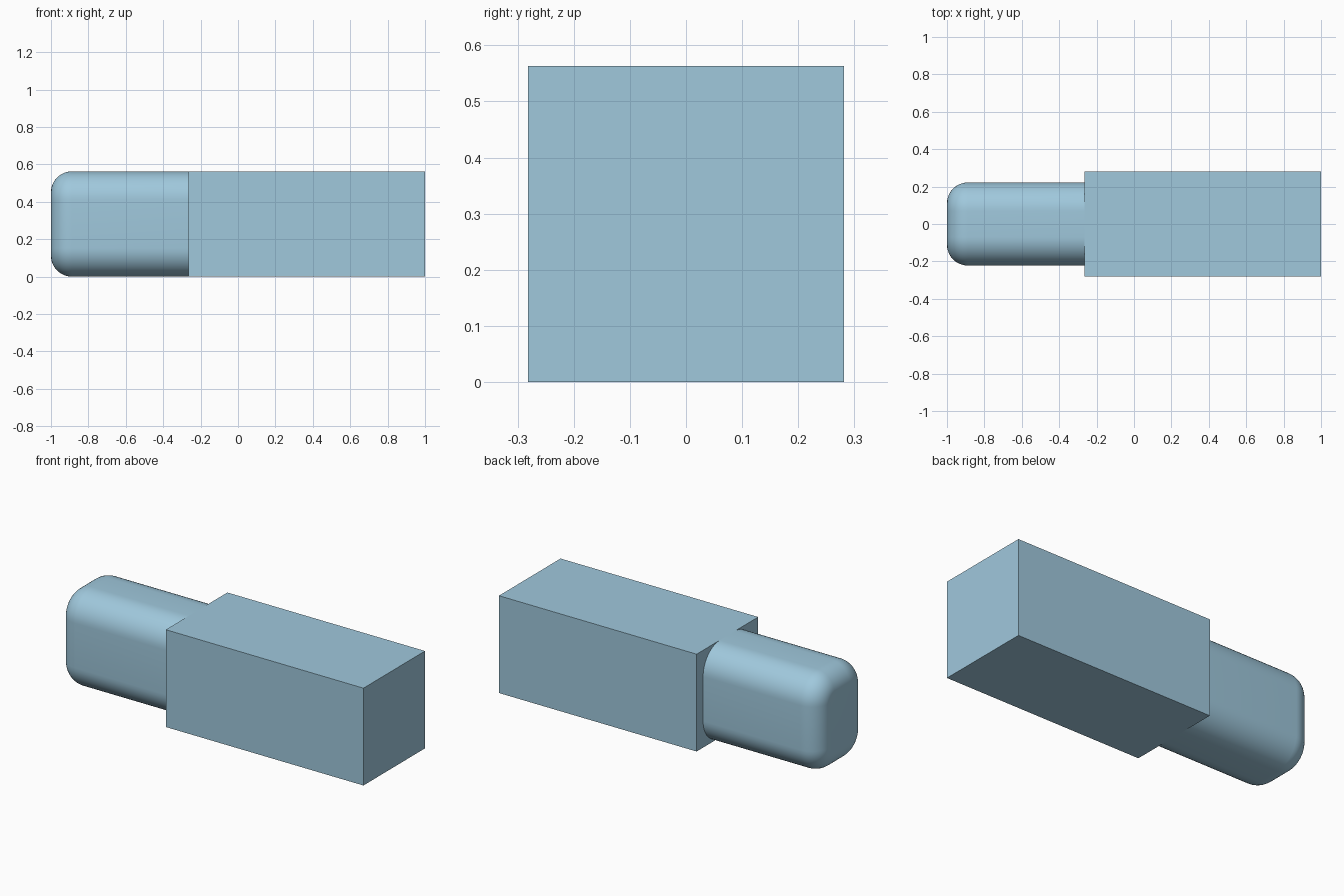
import bpy, bmesh
from math import sin, cos, pi, radians

if "Cube" in bpy.data.objects:
    bpy.data.objects.remove(bpy.data.objects["Cube"])

JOIN_X = -0.265          # where the rounded shank meets the block
HEIGHT = 0.563
STEPS = 12               # segments per rounded corner

blue = bpy.data.materials.new("blue")
blue.diffuse_color = (0.35, 0.58, 0.72, 1)
blue.use_nodes = True
blue.node_tree.nodes["Principled BSDF"].inputs["Base Color"].default_value = blue.diffuse_color


def finish(name, bm):
    bmesh.ops.recalc_face_normals(bm, faces=bm.faces)
    mesh = bpy.data.meshes.new(name)
    bm.to_mesh(mesh)
    bm.free()
    mesh.materials.append(blue)
    obj = bpy.data.objects.new(name, mesh)
    bpy.context.collection.objects.link(obj)
    return obj


def rounded_section(x, half_y, half_z, r):
    """Rounded rectangle in the y-z plane at the given x."""
    pts = []
    corners = ((1, 1), (-1, 1), (-1, -1), (1, -1))
    for i, (sy, sz) in enumerate(corners):
        for k in range(STEPS + 1):
            a = (i + k / STEPS) * pi / 2
            pts.append((x, sy * (half_y - r) + r * cos(a),
                        HEIGHT / 2 + sz * (half_z - r) + r * sin(a)))
    return pts


# Square block with sharp edges
bm = bmesh.new()
bmesh.ops.create_cube(bm, size=1)
for v in bm.verts:
    v.co.x = 1.0 if v.co.x > 0 else JOIN_X
    v.co.y *= HEIGHT
    v.co.z = HEIGHT if v.co.z > 0 else 0
finish("block", bm)

# Shank: rounded section lofted along x, with a filleted free end
half_y, half_z, corner, fillet = 0.222, HEIGHT / 2, 0.153, 0.112
stations = [(JOIN_X, 0)]
for k in range(STEPS + 1):
    a = k / STEPS * pi / 2
    stations.append((-1 + fillet * (1 - sin(a)), fillet * (1 - cos(a))))

bm = bmesh.new()
rings = [[bm.verts.new(p) for p in
          rounded_section(x, half_y - d, half_z - d, corner - d)]
         for x, d in stations]
for a, b in zip(rings, rings[1:]):
    n = len(a)
    for i in range(n):
        j = (i + 1) % n
        bm.faces.new((a[i], a[j], b[j], b[i]))
bm.faces.new(rings[0])
bm.faces.new(rings[-1])
shank = finish("shank", bm)

bpy.context.view_layer.objects.active = shank
shank.select_set(True)
bpy.ops.object.shade_smooth_by_angle(angle=radians(40))
